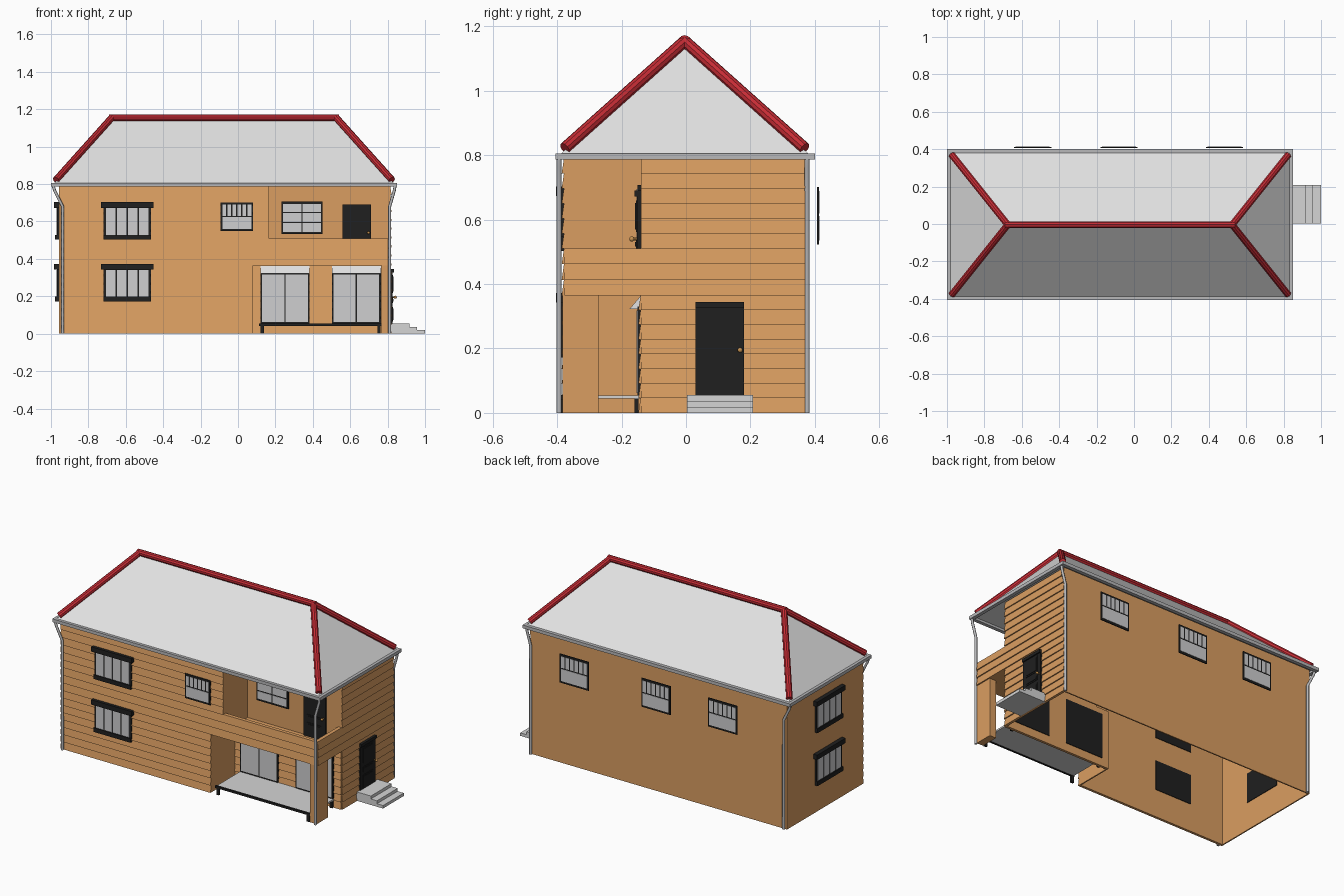
import bpy, bmesh
from mathutils import Vector

if "Cube" in bpy.data.objects:
    bpy.data.objects.remove(bpy.data.objects["Cube"], do_unlink=True)


def material(name, r, g, b):
    m = bpy.data.materials.new(name)
    m.use_nodes = True
    m.diffuse_color = (r, g, b, 1)
    bsdf = next(n for n in m.node_tree.nodes if n.type == 'BSDF_PRINCIPLED')
    bsdf.inputs["Base Color"].default_value = (r, g, b, 1)
    bsdf.inputs["Roughness"].default_value = 0.8
    return m


WOOD = material("orange wood", 0.70, 0.34, 0.12)
ROOF = material("light roof", 0.76, 0.76, 0.76)
RED = material("red ridge", 0.56, 0.025, 0.035)
BLACK = material("black frame", 0.014, 0.014, 0.014)
GLASS = material("pale glass", 0.62, 0.62, 0.63)
METAL = material("grey metal", 0.48, 0.48, 0.49)
BRASS = material("brass", 0.55, 0.28, 0.08)
STONE = material("pale stone", 0.66, 0.66, 0.66)

# main levels and planes
LEFT, RIGHT, FRONT, BACK, RECESS = -0.958, 0.813, -0.378, 0.37, -0.14
MID, RAIL, TOP = 0.365, 0.51, 0.79
PORCH_X, BALCONY_X = 0.08, 0.165


def at(side, plane, u, n, z):
    """Point on a wall: u runs along it, n points outwards."""
    return {"front": (u, plane - n, z), "back": (u, plane + n, z),
            "left": (plane - n, u, z), "right": (plane + n, u, z)}[side]


def finish(name, bm, mats):
    bmesh.ops.recalc_face_normals(bm, faces=bm.faces[:])
    me = bpy.data.meshes.new(name)
    bm.to_mesh(me)
    bm.free()
    for m in mats:
        me.materials.append(m)
    ob = bpy.data.objects.new(name, me)
    bpy.context.collection.objects.link(ob)
    return ob


def prism(bm, loop_a, loop_b, mat=0):
    a = [bm.verts.new(p) for p in loop_a]
    b = [bm.verts.new(p) for p in loop_b]
    k = len(a)
    faces = [bm.faces.new(a), bm.faces.new(b[::-1])]
    faces += [bm.faces.new((a[i], b[i], b[(i + 1) % k], a[(i + 1) % k])) for i in range(k)]
    for f in faces:
        f.material_index = mat


def add_box(bm, x, y, z, mat=0):
    loop = lambda h: [(x[0], y[0], h), (x[1], y[0], h), (x[1], y[1], h), (x[0], y[1], h)]
    prism(bm, loop(z[0]), loop(z[1]), mat)


def box(name, mat, *boxes):
    bm = bmesh.new()
    for b in boxes:
        add_box(bm, *b)
    return finish(name, bm, [mat])


def wall_parts(name, side, plane, mats, parts):
    """Boxes on a wall, each (u range, z range, n range, material index)."""
    bm = bmesh.new()
    for u, z, n, m in parts:
        p, q = at(side, plane, u[0], n[0], z[0]), at(side, plane, u[1], n[1], z[1])
        add_box(bm, *zip(p, q), m)
    return finish(name, bm, mats)


def siding(name, side, plane, u, z, courses):
    """Overlapping boards, thicker at the lower edge."""
    bm = bmesh.new()
    h = (z[1] - z[0]) / courses
    for i in range(courses):
        lo = z[0] + i * h
        ends = [[at(side, plane, e, 0, lo), at(side, plane, e, 0.008, lo),
                 at(side, plane, e, 0.001, lo + h), at(side, plane, e, 0, lo + h)] for e in u]
        prism(bm, ends[0], ends[1])
    return finish(name, bm, [WOOD])


# wall shell, open underneath
T = 0.008
box("left_wall", WOOD, ((LEFT, LEFT + T), (FRONT, BACK), (0, TOP)))
box("back_wall", WOOD, ((LEFT, RIGHT), (BACK - T, BACK), (0, TOP)))
box("right_wall", WOOD, ((RIGHT - T, RIGHT), (RECESS, BACK), (0, TOP)))
box("front_wall", WOOD, ((LEFT, PORCH_X), (FRONT, FRONT + T), (0, MID)),
    ((LEFT, BALCONY_X), (FRONT, FRONT + T), (MID, TOP)))
box("porch_walls", WOOD, ((PORCH_X, RIGHT), (RECESS, RECESS + T), (0, MID)),
    ((PORCH_X - T, PORCH_X), (FRONT, RECESS + T), (0, MID)))
box("balcony_walls", WOOD, ((BALCONY_X, RIGHT), (RECESS, RECESS + T), (MID, TOP)),
    ((BALCONY_X - T, BALCONY_X), (FRONT, RECESS + T), (MID, TOP)))
box("balcony_floor", WOOD, ((PORCH_X, RIGHT), (FRONT, RECESS), (MID, 0.4)))
box("balcony_parapet", WOOD, ((BALCONY_X, RIGHT), (FRONT, FRONT + 0.022), (MID, RAIL)),
    ((RIGHT - 0.022, RIGHT), (FRONT, RECESS), (MID, RAIL)))
box("porch_post", WOOD, ((0.768, RIGHT), (FRONT - 0.006, -0.272), (0, MID)))

# board siding
siding("front_siding_lower", "front", FRONT, (LEFT, PORCH_X), (0, MID), 8)
siding("front_siding_middle", "front", FRONT, (LEFT, RIGHT), (MID, RAIL), 3)
siding("front_siding_upper", "front", FRONT, (LEFT, BALCONY_X), (RAIL, TOP), 6)
siding("porch_siding", "front", RECESS, (PORCH_X, RIGHT), (0, MID), 8)
siding("right_siding_lower", "right", RIGHT, (RECESS, BACK), (0, MID), 8)
siding("right_siding_middle", "right", RIGHT, (FRONT, BACK), (MID, RAIL), 3)
siding("right_siding_upper", "right", RIGHT, (RECESS, BACK), (RAIL, TOP), 6)

# hip roof
CX, CY, EAVE, PEAK = -0.075, -0.004, 0.8, 1.148
corners = [(CX + sx * 0.912, CY + sy * 0.39, EAVE) for sx, sy in ((-1, -1), (1, -1), (1, 1), (-1, 1))]
ridge = [(CX - 0.6, CY, PEAK), (CX + 0.6, CY, PEAK)]
bm = bmesh.new()
a, b, c, d, l, r = [bm.verts.new(p) for p in corners + ridge]
for f in ((a, b, r, l), (c, d, l, r), (b, c, r), (d, a, l), (a, d, c, b)):
    bm.faces.new(f)
finish("hip_roof", bm, [ROOF])


# ridge caps
def rod(name, p, q, radius, mat, sides=10):
    p, q = Vector(p), Vector(q)
    bpy.ops.mesh.primitive_cylinder_add(vertices=sides, radius=radius, depth=(q - p).length,
                                        location=(p + q) / 2)
    ob = bpy.context.object
    ob.name = name
    ob.rotation_euler = (q - p).to_track_quat('Z', 'Y').to_euler()
    ob.data.materials.append(mat)
    bpy.ops.object.shade_smooth_by_angle()
    return ob


lift = Vector((0, 0, 0.006))
rod("ridge_cap", Vector(ridge[0]) + lift - Vector((0.015, 0, 0)),
    Vector(ridge[1]) + lift + Vector((0.015, 0, 0)), 0.019, RED)
for i, corner in enumerate(corners):
    end = Vector(ridge[0 if i in (0, 3) else 1])
    foot = Vector(corner).lerp(end, 0.045)
    rod("hip_cap", foot + lift, end + lift, 0.019, RED)

# gutters around the eaves
X0, X1, Y0, Y1, W = -1.0, 0.85, -0.405, 0.4, 0.022
GZ = (0.786, 0.806)
box("gutters", METAL, ((X0, X1), (Y0, Y0 + W), GZ), ((X0, X1), (Y1 - W, Y1), GZ),
    ((X0, X0 + W), (Y0 + W, Y1 - W), GZ), ((X1 - W, X1), (Y0 + W, Y1 - W), GZ))

# downpipes with a bend at the top
for y in (FRONT - 0.016, BACK + 0.006):
    for top, low in ((-0.988, -0.938), (0.84, 0.811)):
        cu = bpy.data.curves.new("downpipe", 'CURVE')
        cu.dimensions = '3D'
        cu.bevel_depth = 0.008
        cu.bevel_resolution = 2
        cu.use_fill_caps = True
        path = [(top, 0.79), (top * 0.85 + low * 0.15, 0.765), (low, 0.68), (low, 0)]
        sp = cu.splines.new('POLY')
        sp.points.add(len(path) - 1)
        for pt, (x, z) in zip(sp.points, path):
            pt.co = (x, y, z, 1)
        cu.materials.append(METAL)
        bpy.context.collection.objects.link(bpy.data.objects.new("downpipe", cu))


# windows: black backing, raised panes, bars
def window(name, side, plane, u, z, columns, rows, edge=0.009, bar=0.007, back=-0.012, front=0.011):
    """rows lists the heights between panes; columns lists panes in each row."""
    parts = [(u, z, (back, front), 0)]
    levels = [z[0] + edge] + rows + [z[1] - edge]
    for lo, hi, count in zip(levels, levels[1:], columns):
        w = (u[1] - u[0] - 2 * edge + bar) / count
        for i in range(count):
            s = u[0] + edge + i * w
            parts.append(((s, s + w - bar), (lo + bar / 2, hi - bar / 2), (0, front + 0.002), 1))
    return wall_parts(name, side, plane, [BLACK, GLASS], parts)


def hooded_window(name, side, plane, centre, base):
    window(name, side, plane, (centre - 0.127, centre + 0.127), (base, base + 0.185), [4], [], 0.013)
    wall_parts(name + "_hood", side, plane, [BLACK],
               [((centre - 0.14, centre + 0.14), (base + 0.17, base + 0.2), (0, 0.026), 0),
                ((centre - 0.127, centre + 0.127), (base, base + 0.026), (0, 0.02), 0)])


for base in (0.172, 0.503):
    hooded_window("front_window", "front", FRONT, -0.592, base)
    hooded_window("left_window", "left", LEFT, -0.03, base)
window("front_barred_window", "front", FRONT, (-0.093, 0.08), (0.548, 0.702), [1, 6], [0.627])
for x in (-0.542, -0.08, 0.484):
    window("back_barred_window", "back", 0.41, (x - 0.1, x + 0.1), (0.523, 0.702), [1, 6], [0.615],
           back=-0.003, front=0.003)
window("balcony_window", "front", RECESS, (0.232, 0.452), (0.532, 0.707), [2, 2, 2], [0.595, 0.648])

# sliding doors with sloped awnings
for x in (0.12, 0.502):
    window("sliding_door", "front", RECESS, (x, x + 0.262), (0.05, 0.33), [2], [])
    bm = bmesh.new()
    prism(bm, *[[(e, RECESS, 0.364), (e, RECESS, 0.323), (e, RECESS - 0.035, 0.323)]
                for e in (x, x + 0.262)])
    finish("door_awning", bm, [ROOF])


# panelled doors
def door(name, side, plane, u0, z0, sign):
    w, h = 0.15, 0.29
    parts = [((u0, u0 + w), (z0, z0 + h), (-0.01, 0.012), 0),
             ((u0, u0 + w), (z0 + h - 0.018, z0 + h), (0, 0.02), 0)]
    for lo, hi in ((0.01, 0.088), (0.108, 0.138), (0.162, 0.26)):
        for inset, depth in ((0.026, 0.015), (0.034, 0.018)):
            g = inset - 0.026
            parts.append(((u0 + inset, u0 + w - inset), (z0 + lo + g, z0 + hi - g), (0, depth), 0))
    wall_parts(name, side, plane, [BLACK], parts)
    bpy.ops.mesh.primitive_uv_sphere_add(segments=12, ring_count=8, radius=0.008,
                                         location=at(side, plane, u0 + w - 0.012, 0.028, z0 + 0.14))
    knob = bpy.context.object
    knob.name = name + "_knob"
    knob.data.materials.append(BRASS)
    bpy.ops.object.shade_smooth_by_angle()
    rod(name + "_knob_stem", at(side, plane, u0 + w - 0.012, 0.01, z0 + 0.14),
        at(side, plane, u0 + w - 0.012, 0.028, z0 + 0.14), 0.004, BRASS, 8)


door("entry_door", "right", RIGHT, 0.03, 0.055, 1)
door("balcony_door", "front", RECESS, 0.56, 0.4, 1)

# porch deck with a black edge and legs
box("porch_deck", STONE, ((0.12, 0.765), (FRONT + 0.002, RECESS), (0.044, 0.054)))
legs = [((x, x + 0.018), (y, y + 0.012), (0, 0.046)) for x in (0.12, 0.745) for y in (FRONT - 0.008, RECESS - 0.02)]
box("deck_frame", BLACK, ((0.113, 0.768), (FRONT - 0.01, FRONT + 0.002), (0.042, 0.055)), *legs)

# entry steps
box("entry_steps", STONE, *[((RIGHT, 1.0 - 0.042 * i), (0.003, 0.208), (0.0185 * i, 0.0185 * (i + 1)))
                            for i in range(3)])
